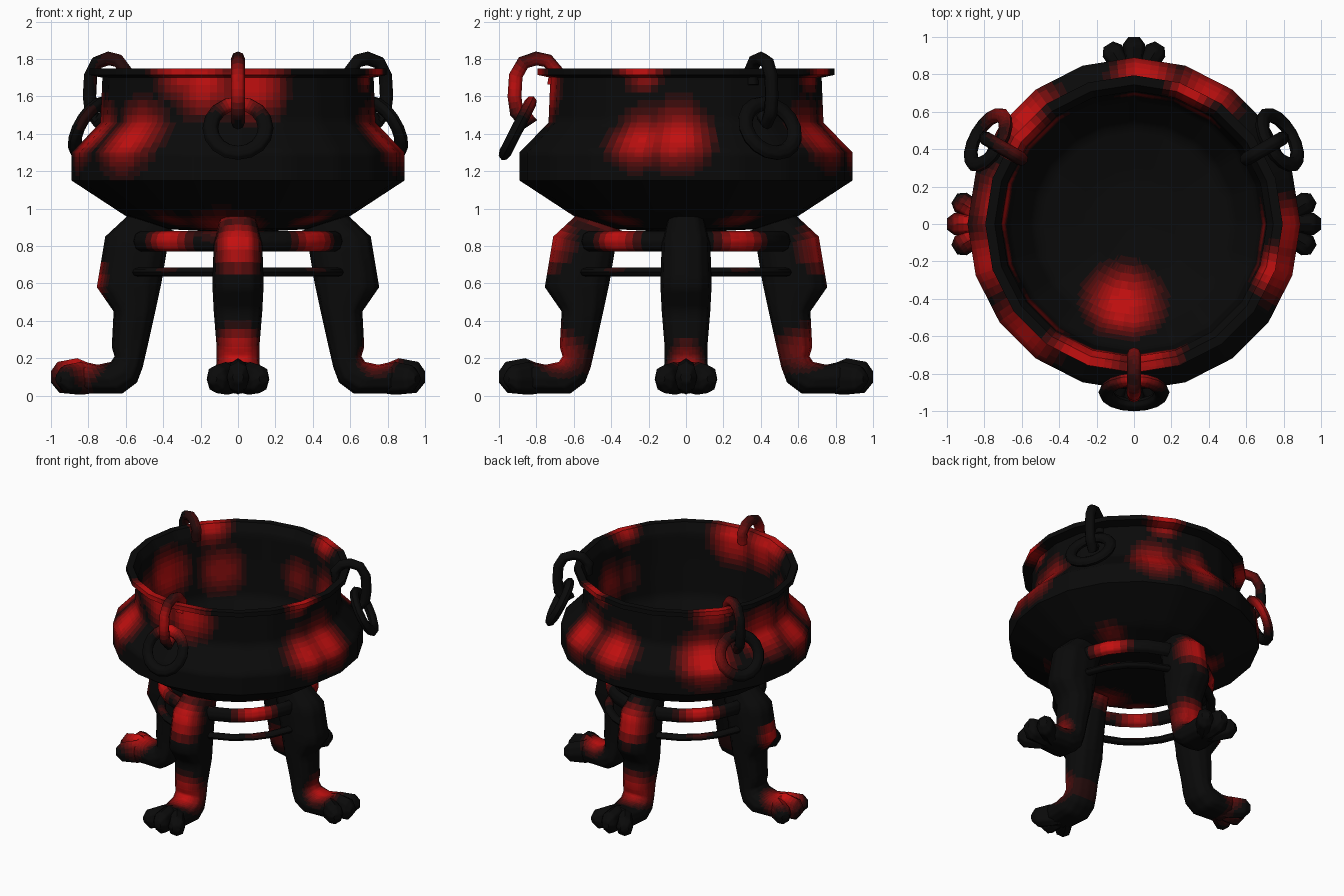
import bpy, bmesh, math
from mathutils import Vector, Matrix

if "Cube" in bpy.data.objects:
    bpy.data.objects.remove(bpy.data.objects["Cube"])

# Materials: charred black blending in steps to ember red
LEVELS = 12
MATS = []
for i in range(LEVELS):
    t = i / (LEVELS - 1)
    m = bpy.data.materials.new("ember_%d" % i)
    m.diffuse_color = (0.003 + 0.55 * t ** 1.5, 0.003 + 0.002 * t, 0.003 + 0.002 * t, 1)
    m.use_nodes = True
    m.node_tree.nodes["Principled BSDF"].inputs["Base Color"].default_value = m.diffuse_color
    MATS.append(m)

# Glowing spots: x, y, z, radius
SPOTS = [
    (-0.58, -0.58, 1.39, .28), (-0.2, -0.74, 1.68, .26), (0.08, -0.74, 1.66, .26), (0.82, -0.26, 1.40, .25),
    (0.83, -0.05, 1.40, .27), (0.40, 0.72, 1.40, .26), (0.06, 0.83, 1.40, .25),
    (-0.58, 0.58, 1.39, .28), (-0.80, -0.20, 1.40, .26), (-0.06, -0.42, 1.01, .28),
    (-0.70, 0.10, 1.45, .28), (-0.6, 0.5, 1.73, .22), (0.74, -0.25, 1.75, .18),
    (0.3, 0.7, 1.75, .18), (-0.3, -0.7, 1.75, .25), (0, -0.66, 0.22, .20), (0, -0.72, 0.82, .22),
    (0.74, 0, 0.18, .17), (-0.85, 0, 0.17, .20), (-0.74, 0, 0.62, .14),
    (0, 0.62, 0.25, .20), (0, 0.70, 0.78, .20), (-0.38, -0.42, 0.83, .20),
    (0.42, -0.38, 0.83, .20), (0.48, 0.30, 0.83, .2), (-0.40, 0.40, 0.83, .2),
    (0, -0.90, 1.66, .20), (0, -0.84, 1.57, .14)]


def heat(p):
    h = 0
    for x, y, z, r in SPOTS:
        t = max(0, 1 - (p - Vector((x, y, z))).length / r)
        h = max(h, min(1, 1.1 * t * t * (3 - 2 * t)))
    return h


def finish(bm, name, cuts):
    bmesh.ops.remove_doubles(bm, verts=bm.verts, dist=1e-4)
    bmesh.ops.recalc_face_normals(bm, faces=bm.faces)
    bmesh.ops.subdivide_edges(bm, edges=bm.edges, cuts=cuts, use_grid_fill=True)
    for f in bm.faces:
        f.material_index = round(heat(f.calc_center_median()) * (LEVELS - 1))
    me = bpy.data.meshes.new(name)
    bm.to_mesh(me)
    bm.free()
    for m in MATS:
        me.materials.append(m)
    ob = bpy.data.objects.new(name, me)
    bpy.context.collection.objects.link(ob)
    bpy.ops.object.select_all(action='DESELECT')
    ob.select_set(True)
    bpy.context.view_layer.objects.active = ob
    bpy.ops.object.shade_smooth_by_angle(angle=math.radians(50))
    return ob


def skin(bm, rings, loop):
    """Bridge vertex rings with quads; loop joins the last ring to the first."""
    n, k = len(rings), len(rings[0])
    for i in range(n if loop else n - 1):
        a, b = rings[i], rings[(i + 1) % n]
        for j in range(k):
            bm.faces.new((a[j], a[(j + 1) % k], b[(j + 1) % k], b[j]))
    if not loop:
        bm.faces.new(rings[0])
        bm.faces.new(rings[-1])


def loft(bm, sections, mat, sides, power=1.0):
    """Each section: inner (x, z), outer (x, z), half width in y; power < 1 squares it off."""
    def sq(v):
        return math.copysign(abs(v) ** power, v)
    rings = []
    for (ax, az), (bx, bz), w in sections:
        c, d = Vector(((ax + bx) / 2, 0, (az + bz) / 2)), Vector(((bx - ax) / 2, 0, (bz - az) / 2))
        rings.append([bm.verts.new(mat @ (c + d * sq(math.cos(t)) + Vector((0, w * sq(math.sin(t)), 0))))
                      for t in (2 * math.pi * j / sides for j in range(sides))])
    skin(bm, rings, False)


def lathe(name, profile, steps, mat=Matrix(), cuts=2, closed=True):
    bm = bmesh.new()
    rings = [[bm.verts.new(mat @ Vector((r * math.cos(a), r * math.sin(a), z)))
              for a in (2 * math.pi * j / steps for j in range(steps))] for r, z in profile]
    if closed:
        skin(bm, rings, True)
    else:
        # profile starts and ends on the axis
        for a, b in zip(rings, rings[1:]):
            for j in range(steps):
                bm.faces.new((a[j], a[(j + 1) % steps], b[(j + 1) % steps], b[j]))
        bmesh.ops.remove_doubles(bm, verts=bm.verts, dist=1e-4)
        bmesh.ops.dissolve_degenerate(bm, edges=bm.edges, dist=1e-5)
    return finish(bm, name, cuts)


def oval(r, z, a, b, n):
    return [(r + a * math.cos(2 * math.pi * i / n), z + b * math.sin(2 * math.pi * i / n)) for i in range(n)]


def turn(deg):
    return Matrix.Rotation(math.radians(deg), 4, 'Z')


# Cauldron bowl: bulging outside, then plain straight-walled inside
lathe("bowl", [(0, .87), (.38, .89), (.60, .96), (.89, 1.15), (.89, 1.30), (.735, 1.46),
               (.725, 1.70), (.795, 1.715), (.795, 1.75), (.745, 1.75), (.71, 1.68), (.70, 1.44),
               (.68, 1.20), (.53, 1.02), (.27, .96), (0, .94)], 20, cuts=5, closed=False)

# Round braces joining the legs
lathe("upper_brace", oval(.535, .825, .04, .055, 8), 24)
lathe("lower_brace", oval(.55, .66, .033, .024, 8), 24)

# Clawed legs with three spread toes
LEG = [((.34, .88), (.57, .98), .10), ((.38, .78), (.71, .85), .13), ((.41, .60), (.755, .58), .137),
       ((.44, .46), (.665, .45), .13), ((.48, .28), (.675, .26), .115), ((.51, .15), (.66, .21), .115),
       ((.54, .07), (.68, .18), .12), ((.62, .01), (.75, .165), .125), ((.82, .01), (.84, .185), .115),
       ((.88, .03), (.88, .15), .07)]
TOE = [((.74, .02), (.74, .15), .04), ((.85, .005), (.86, .20), .055), ((.955, .015), (.965, .18), .06),
       ((1.0, .07), (1.0, .13), .03)]
pivot = Matrix.Translation((.74, 0, 0))
for name, deg in (("right", 0), ("back", 90), ("left", 180), ("front", 270)):
    bm = bmesh.new()
    loft(bm, LEG, turn(deg), 12, .8)
    for yaw in (-32, 0, 32):
        low = Matrix.Diagonal((1, 1, .9 if yaw else 1, 1))
        loft(bm, TOE, turn(deg) @ pivot @ turn(yaw) @ low @ pivot.inverted(), 8, .9)
    finish(bm, name + "_leg", 3)

# Hooks over the rim, each carrying a loose ring
PATH = [Vector(p) for p in ((.705, 1.66), (.695, 1.74), (.74, 1.79), (.80, 1.803), (.87, 1.78),
                            (.91, 1.71), (.917, 1.60), (.905, 1.51), (.865, 1.46), (.82, 1.50))]
hook = []
for i, p in enumerate(PATH):
    d = (PATH[min(i + 1, len(PATH) - 1)] - PATH[max(i - 1, 0)]).normalized()
    n = Vector((-d.y, d.x)) * .037
    hook.append((tuple(p - n), tuple(p + n), .037))
for name, deg in (("right", 30), ("left", 150), ("front", 270)):
    bm = bmesh.new()
    loft(bm, hook, turn(deg), 8)
    finish(bm, name + "_hook", 2)
    tilt = Matrix.Translation((.90, 0, 1.43)) @ Matrix.Rotation(math.radians(63), 4, 'Y')
    lathe(name + "_ring", oval(.148, 0, .042, .033, 8), 16, turn(deg) @ tilt, cuts=2)
